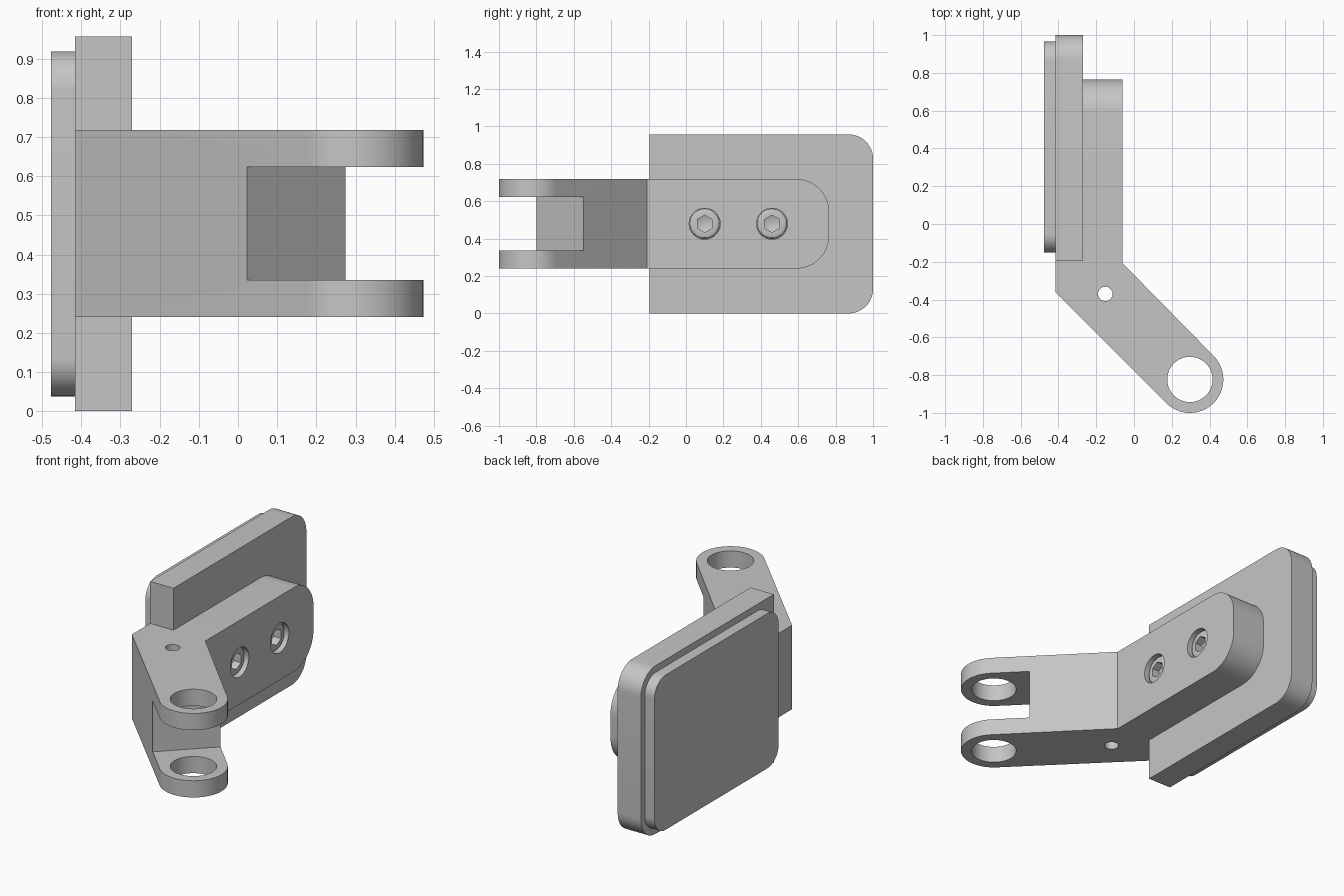
import bpy, bmesh, math

if "Cube" in bpy.data.objects:
    bpy.data.objects.remove(bpy.data.objects["Cube"], do_unlink=True)

grey = bpy.data.materials.new("machined grey")
grey.use_nodes = True
grey.diffuse_color = (0.56, 0.56, 0.56, 1)
grey.node_tree.nodes["Principled BSDF"].inputs["Base Color"].default_value = grey.diffuse_color


def prism(name, points, low, high, axis="z", tip=0):
    """Extrude a closed outline along z (outline in x, y) or x (outline in y, z)."""
    place = (lambda u, v, w: (u, v, w)) if axis == "z" else (lambda u, v, w: (w, u, v))
    bm = bmesh.new()
    ends = [[bm.verts.new(place(u, v, w)) for u, v in points] for w in (low, high)]
    base = bm.faces.new(ends[0])
    bm.faces.new(ends[1])
    n = len(points)
    for i in range(n):
        j = (i + 1) % n
        bm.faces.new((ends[0][i], ends[0][j], ends[1][j], ends[1][i]))
    if tip:
        for v in bmesh.ops.poke(bm, faces=[base])["verts"]:
            v.co.x -= tip
    bmesh.ops.recalc_face_normals(bm, faces=bm.faces)
    mesh = bpy.data.meshes.new(name)
    bm.to_mesh(mesh)
    bm.free()
    obj = bpy.data.objects.new(name, mesh)
    bpy.context.collection.objects.link(obj)
    mesh.materials.append(grey)
    return obj


def arc(cu, cv, r, start=0, sweep=360, steps=48):
    count = steps if sweep == 360 else steps + 1
    angles = [math.radians(start + sweep * i / steps) for i in range(count)]
    return [(cu + r * math.cos(a), cv + r * math.sin(a)) for a in angles]


def bevel(obj, rule, size, segments):
    bm = bmesh.new()
    bm.from_mesh(obj.data)
    edges = [e for e in bm.edges if rule(e.verts[0].co, e.verts[1].co)]
    bmesh.ops.bevel(bm, geom=edges, offset=size, segments=segments, profile=0.5,
                    affect="EDGES", clamp_overlap=True)
    bm.to_mesh(obj.data)
    bm.free()


def along_x(a, b):
    return abs(a.x - b.x) > 0.01 and abs(a.y - b.y) < 0.001 and abs(a.z - b.z) < 0.001


def cut(obj, cutter):
    cutter.hide_render = True
    mod = obj.modifiers.new("cut", "BOOLEAN")
    mod.operation = "DIFFERENCE"
    mod.solver = "EXACT"
    mod.object = cutter
    bpy.context.view_layer.objects.active = obj
    bpy.ops.object.modifier_apply(modifier=mod.name)
    bpy.data.objects.remove(cutter, do_unlink=True)


def box_outline(u0, u1, v0, v1):
    return [(u0, v0), (u1, v0), (u1, v1), (u0, v1)]


MID = 0.479
parts = []

# Mounting plate, rounded at the back end only
plate = prism("mounting_plate", box_outline(-0.195, 1.0, 0, 0.957), -0.416, -0.27, "x")
bevel(plate, lambda a, b: along_x(a, b) and a.y > 0.9, 0.13, 12)
parts.append(plate)

# Raised pad with four rounded corners
pad = prism("raised_pad", box_outline(-0.152, 0.965, 0.038, 0.919), -0.477, -0.416, "x")
bevel(pad, along_x, 0.1, 12)
parts.append(pad)

# Bent arm with a round fork end
px, py = 0.296, -0.823
outline = [(-0.416, -0.36)] + arc(px, py, 0.177, -135, 180, 32) + [
    (-0.06, -0.208), (-0.06, 0.765), (-0.27, 0.765), (-0.27, -0.195), (-0.416, -0.195)]
arm = prism("bent_arm", outline, 0.24, 0.718)
bevel(arm, lambda a, b: along_x(a, b) and a.y > 0.7, 0.175, 16)

# Fork slot, square to the angled arm
a, b = (0.022 - 0.1, -0.8 - 0.1), (0.276 + 0.1, -0.547 + 0.1)
slot = [a, (a[0] + 0.5, a[1] - 0.5), (b[0] + 0.5, b[1] - 0.5), b]
cut(arm, prism("slot_cutter", slot, 0.335, 0.623))

# Pivot hole and small pin hole
cut(arm, prism("pivot_cutter", arc(px, py, 0.12), -0.2, 1.2))
cut(arm, prism("pin_cutter", arc(-0.152, -0.37, 0.038, steps=32), -0.2, 1.2))
parts.append(arm)

# Two recessed socket screws
for label, y in (("front", 0.1), ("rear", 0.46)):
    cut(arm, prism("bore_cutter", arc(y, MID, 0.083), -0.16, 0.1, "x"))
    screw = prism(label + "_screw", arc(y, MID, 0.081), -0.165, -0.08, "x")
    bevel(screw, lambda a, b: a.x > -0.1 and b.x > -0.1, 0.016, 3)
    cut(screw, prism("socket_cutter", arc(y, MID, 0.046, 90, steps=6), -0.125, 0.1, "x", tip=0.02))
    parts.append(screw)

# Smooth curves, sharp corners
for obj in parts:
    bpy.ops.object.select_all(action="DESELECT")
    obj.select_set(True)
    bpy.context.view_layer.objects.active = obj
    bpy.ops.object.shade_smooth_by_angle(angle=math.radians(30))
